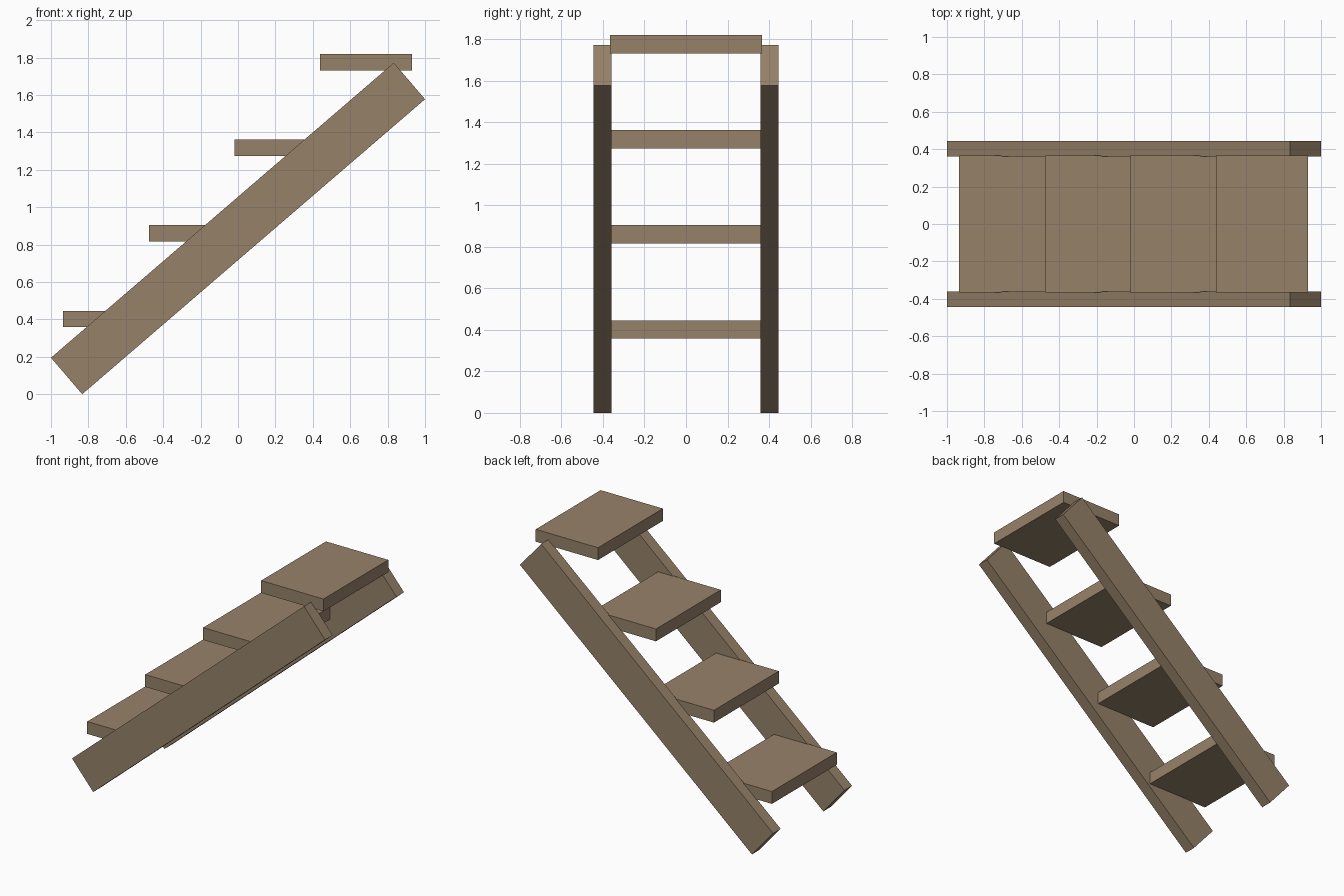
import bpy
import bmesh

cube = bpy.data.objects.get("Cube")
if cube:
    bpy.data.objects.remove(cube, do_unlink=True)

# Weathered wood, shared by all parts
wood = bpy.data.materials.new("weathered wood")
wood.use_nodes = True
colour = (0.305, 0.223, 0.141, 1)
wood.diffuse_color = colour
wood.node_tree.nodes["Principled BSDF"].inputs["Base Color"].default_value = colour


def plank(name, profile, y0, y1):
    """Extrude an x-z profile from y0 to y1."""
    bm = bmesh.new()
    face = bm.faces.new([bm.verts.new((x, y0, z)) for x, z in profile])
    ext = bmesh.ops.extrude_face_region(bm, geom=[face])
    verts = [v for v in ext["geom"] if isinstance(v, bmesh.types.BMVert)]
    bmesh.ops.translate(bm, verts=verts, vec=(0, y1 - y0, 0))
    bmesh.ops.recalc_face_normals(bm, faces=bm.faces)
    mesh = bpy.data.meshes.new(name)
    bm.to_mesh(mesh)
    bm.free()
    mesh.materials.append(wood)
    obj = bpy.data.objects.new(name, mesh)
    bpy.context.collection.objects.link(obj)
    return obj


# Sloping side beams
beam = [(-1, 0.195), (-0.833, 0), (1, 1.577), (0.833, 1.772)]
plank("front_beam", beam, -0.445, -0.36)
plank("back_beam", beam, 0.36, 0.445)

# Level treads, overlapping the beams slightly
DEPTH, THICK, PITCH = 0.492, 0.088, 0.458
for i in range(4):
    x, z = -0.935 + i * PITCH, 0.358 + i * PITCH
    tread = [(x, z), (x + DEPTH, z), (x + DEPTH, z + THICK), (x, z + THICK)]
    plank(f"tread_{i + 1}", tread, -0.366, 0.366)
